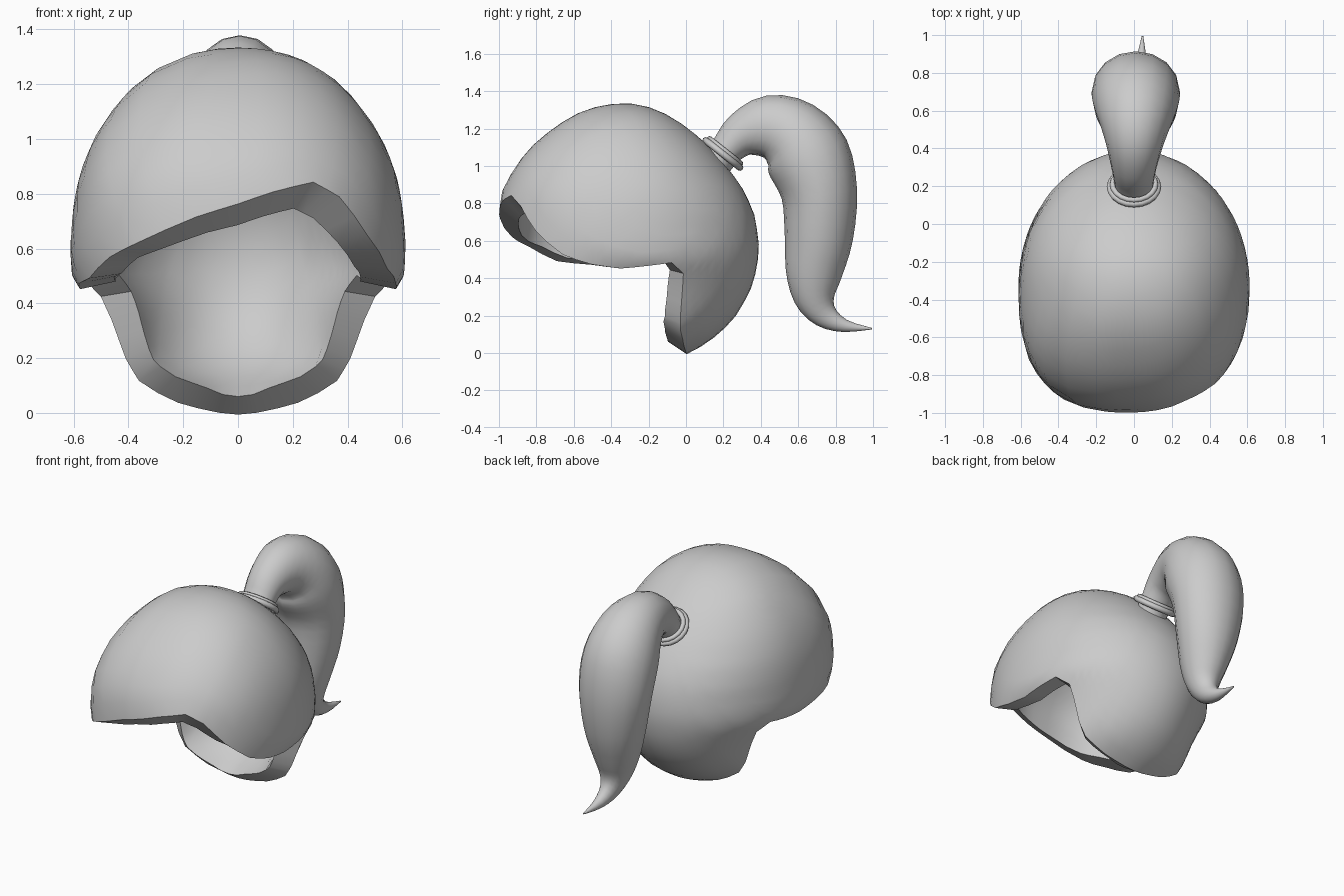
import bpy, bmesh, math
from mathutils import Vector

if "Cube" in bpy.data.objects:
    bpy.data.objects.remove(bpy.data.objects["Cube"])

C = Vector((0, -0.3, 0.65))            # middle of the head
YM = -0.33                             # widest line of every slice
# horizontal slices of the hair: z, front y, back y, half width
SLICES = [(1.335, YM, YM, 0), (1.29, -.56, -.135, .235), (1.2, -.71, .01, .375),
          (1.1, -.83, .127, .462), (1.0, -.91, .215, .527), (.87, -.982, .308, .579),
          (.75, -1.0, .363, .602), (.6, -1.0, .39, .613), (.5, -.95, .385, .606),
          (.43, -.92, .373, .563), (.33, -.9, .343, .515), (.2, -.85, .268, .475),
          (.11, -.8, .185, .44), (.04, -.7, .09, .35), (0, -.6, .015, .23),
          (-.1, YM - .01, YM + .01, .01)]
SLICES = [(z, (f - YM) ** 2, (b - YM) ** 2, w * w) for z, f, b, w in SLICES]


def inside(p):
    for s, t in zip(SLICES, SLICES[1:]):
        if s[0] >= p.z > t[0]:
            k = (s[0] - p.z) / (s[0] - t[0])
            f, b, w = (math.sqrt(s[i] + (t[i] - s[i]) * k) + 1e-6 for i in (1, 2, 3))
            d = p.y - YM
            # the fringe is fuller on the left than on the right
            n, a = (2.5 - .2 * max(-1, min(1, p.x / .3)), f) if d < 0 else (2.0, b)
            return (abs(p.x) / w) ** n + (abs(d) / a) ** n < 1
    return False


def surface(d):
    lo, hi = 0.05, 1.5
    for _ in range(24):
        m = (lo + hi) / 2
        if inside(C + d * m):
            lo = m
        else:
            hi = m
    return lo


def make_object(name, bm, angle=40):
    bmesh.ops.recalc_face_normals(bm, faces=bm.faces)
    me = bpy.data.meshes.new(name)
    bm.to_mesh(me)
    bm.free()
    ob = bpy.data.objects.new(name, me)
    bpy.context.collection.objects.link(ob)
    bpy.ops.object.select_all(action='DESELECT')
    ob.select_set(True)
    bpy.context.view_layer.objects.active = ob
    bpy.ops.object.shade_smooth_by_angle(angle=math.radians(angle))
    return ob


def bridge(bm, a, b):
    n = len(a)
    for i in range(n):
        bm.faces.new((a[i], a[(i + 1) % n], b[(i + 1) % n], b[i]))


# hairline: x, y, z, how far the inner edge overhangs (radians)
fringe = [(-.53, -.68, .495, .02), (-.46, -.83, .57, .03), (-.36, -.91, .62, .05),
          (-.15, -.985, .715, .08), (.0, -.98, .76, .1), (.12, -.96, .80, .11),
          (.26, -.9, .832, .12), (.36, -.87, .785, .11), (.46, -.79, .65, .06), (.53, -.65, .53, .03)]
nape = [(.57, -.5, .475, .02), (.59, -.35, .447, .02), (.58, -.2, .465, .02), (.55, -.08, .485, .03),
        (.49, -.02, .43, .06), (.46, -.02, .34, .08), (.41, -.03, .2, .09),
        (.36, -.03, .12, .1), (.22, -.01, .035, .1), (.07, 0, .002, .1)]
points = fringe + nape + [(-x, y, z, e) for x, y, z, e in reversed(nape)]
rim = []
for p, q in zip(points, points[1:] + points[:1]):
    rim += [p, [(a + b) / 2 for a, b in zip(p, q)]]

# hair cap: strands run from the ponytail root out to the hairline
root = (Vector((0, .2, 1.08)) - C).normalized()
bm = bmesh.new()
ROWS = 16


def shell(thick, narrow, overhang):
    def place(v):
        p = v * (surface(v) - thick)
        return bm.verts.new(C + Vector((p.x * narrow, p.y, p.z)))
    rings = []
    for j in range(1, ROWS + 1):
        ring = []
        for x, y, z, e in rim:
            d = (Vector((x, y, z)) - C).normalized()
            side = (d - root * d.dot(root)).normalized()
            t = (root.angle(d) + e * overhang) * j / ROWS
            ring.append(place(root * math.cos(t) + side * math.sin(t)))
        rings.append(ring)
    top = place(root)
    for i in range(len(rim)):
        bm.faces.new((top, rings[0][i], rings[0][(i + 1) % len(rim)]))
    for a, b in zip(rings, rings[1:]):
        bridge(bm, a, b)
    return rings[-1]


bridge(bm, shell(0, 1, 0), shell(.105, .94, 1))
make_object("hair_cap", bm)

# ponytail: x, y, z, half thickness, half width
path = [(0, .16, 1.02, .09, .10), (0, .22, 1.09, .09, .105), (0, .3, 1.165, .122, .12),
        (.005, .43, 1.203, .173, .155), (.01, .56, 1.16, .205, .2), (.01, .655, 1.04, .227, .23),
        (.01, .713, .85, .203, .23), (.015, .71, .62, .183, .195), (.02, .685, .43, .152, .145),
        (.025, .69, .295, .112, .1), (.03, .745, .2, .07, .06), (.038, .85, .145, .034, .033),
        (.045, .995, .13, .004, .004)]


def catmull(pts, steps):
    ext = [pts[0]] + pts + [pts[-1]]
    out = []
    for i in range(len(pts) - 1):
        p, q, r, s = ext[i:i + 4]
        for k in range(steps):
            t = k / steps
            out.append([.5 * (2 * b + (c - a) * t + (2 * a - 5 * b + 4 * c - d) * t * t
                              + (3 * b - a - 3 * c + d) * t ** 3) for a, b, c, d in zip(p, q, r, s)])
    return out + [list(pts[-1])]


bm = bmesh.new()
pts = catmull(path, 3)
prev = None
for i, (x, y, z, r, w) in enumerate(pts):
    a, b = pts[max(i - 1, 0)], pts[min(i + 1, len(pts) - 1)]
    tan = Vector((0, b[1] - a[1], b[2] - a[2])).normalized()
    nor = Vector((0, -tan.z, tan.y))
    ring = [bm.verts.new(Vector((x + w * math.cos(q), y, z)) + nor * r * math.sin(q))
            for q in (math.tau * k / 16 for k in range(16))]
    if prev:
        bridge(bm, prev, ring)
    else:
        bm.faces.new(ring)
    prev = ring
bm.faces.new(prev)
make_object("ponytail", bm, 60)

# hair tie: two stacked bands around the root
axis = Vector((0, .62, .78)).normalized()
across = Vector((0, -axis.z, axis.y))
for name, lift, big, small in (("hair_tie_lower", 0, .117, .018), ("hair_tie_upper", .02, .106, .014)):
    bm = bmesh.new()
    mid = Vector((0, .197, 1.064)) + axis * lift
    rings = []
    for k in range(20):
        u = math.tau * k / 20
        out = Vector((1.07, 0, 0)) * math.cos(u) + across * math.sin(u)
        rings.append([bm.verts.new(mid + out * (big + small * math.cos(v)) + axis * small * math.sin(v))
                      for v in (math.tau * m / 8 for m in range(8))])
    for a, b in zip(rings, rings[1:] + rings[:1]):
        bridge(bm, a, b)
    make_object(name, bm, 60)
